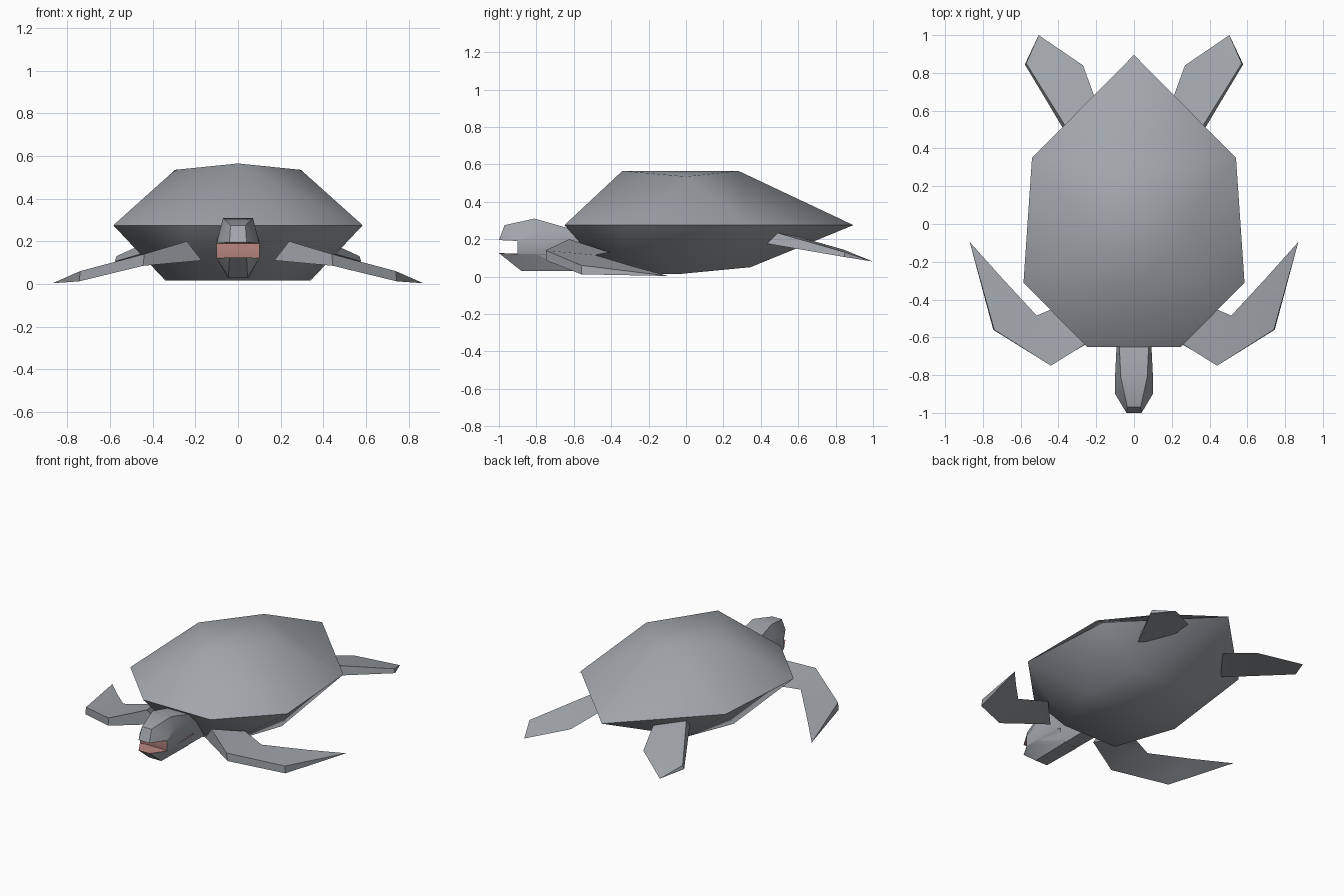
import bpy, bmesh, math

if "Cube" in bpy.data.objects:
    bpy.data.objects.remove(bpy.data.objects["Cube"])


def material(name, rgb):
    m = bpy.data.materials.new(name)
    m.diffuse_color = (*rgb, 1)
    m.use_nodes = True
    m.node_tree.nodes["Principled BSDF"].inputs["Base Color"].default_value = m.diffuse_color
    return m


GREY = material("slate grey", (0.36, 0.385, 0.41))
PINK = material("mouth pink", (0.50, 0.25, 0.23))


def finish(name, bm, angle, pink=None):
    """Turn a bmesh into a shaded object; pink(face) picks mouth faces."""
    bmesh.ops.recalc_face_normals(bm, faces=bm.faces)
    if pink:
        for f in bm.faces:
            f.material_index = 1 if pink(f) else 0
    me = bpy.data.meshes.new(name)
    bm.to_mesh(me)
    bm.free()
    me.materials.append(GREY)
    me.materials.append(PINK)
    ob = bpy.data.objects.new(name, me)
    bpy.context.collection.objects.link(ob)
    bpy.ops.object.select_all(action='DESELECT')
    ob.select_set(True)
    bpy.context.view_layer.objects.active = ob
    bpy.ops.object.shade_smooth_by_angle(angle=math.radians(angle))
    return ob


def mirrored(points):
    """Add the x-mirrored copy of every point off the centre line."""
    return points + [(-x, y, z) for x, y, z in points if x]


def hull(name, half, angle=30, open_side=0, pink=None):
    """Convex solid from half its points; open_side drops the flat top (+1) or bottom (-1)."""
    bm = bmesh.new()
    for p in mirrored(half):
        bm.verts.new(p)
    bmesh.ops.convex_hull(bm, input=bm.verts)
    bm.normal_update()
    if open_side:
        flat = [f for f in bm.faces if f.normal.z * open_side > 0.99
                and all(abs(v.co.z - RIM_Z) < 1e-4 for v in f.verts)]
        bmesh.ops.delete(bm, geom=flat, context='FACES')
    return finish(name, bm, angle, pink)


def flipper(name, sections, side):
    """Loft triangular sections (upper edge, lower edge, thin edge) to a tip."""
    bm = bmesh.new()
    rings = [[bm.verts.new((x * side, y, z)) for x, y, z in s] for s in sections[:-1]]
    bm.faces.new(rings[0])
    for a, b in zip(rings, rings[1:]):
        for i in range(3):
            j = (i + 1) % 3
            bm.faces.new((a[i], a[j], b[j], b[i]))
    x, y, z = sections[-1]
    tip = bm.verts.new((x * side, y, z))
    for i in range(3):
        bm.faces.new((rings[-1][i], rings[-1][(i + 1) % 3], tip))
    return finish(name, bm, 25)


# Shell: upper dome and lower belly share one rim
RIM_Z = 0.275
rim = [(0, 0.895, RIM_Z), (0.54, 0.35, RIM_Z), (0.585, -0.31, RIM_Z), (0.25, -0.65, RIM_Z)]
hull("shell_dome", rim + [(0, -0.34, 0.565), (0, 0.28, 0.565), (0.295, 0, 0.535)],
     angle=70, open_side=-1)
hull("belly", rim + [(0.2, -0.42, 0.015), (0.34, -0.02, 0.015), (0.26, 0.345, 0.05)],
     angle=70, open_side=1)

# Head: skull and jaw leave an open mouth in front of the neck
hull("skull", [(0.04, -1, 0.195), (0.035, -0.97, 0.275), (0.07, -0.81, 0.31),
               (0.1, -0.9, 0.19), (0.1, -0.8, 0.19), (0.08, -0.6, 0.25), (0.09, -0.6, 0.19)],
     pink=lambda f: f.normal.z < -0.9)
hull("jaw", [(0.04, -1, 0.125), (0.1, -0.9, 0.12), (0.1, -0.8, 0.12),
             (0.045, -0.88, 0.03), (0.05, -0.6, 0.03), (0.09, -0.6, 0.12)],
     pink=lambda f: f.normal.z > 0.9)
hull("neck", [(0.1, -0.9, 0.19), (0.1, -0.9, 0.12), (0.1, -0.8, 0.2), (0.1, -0.8, 0.12),
              (0.045, -0.86, 0.032), (0.065, -0.8, 0.3), (0.075, -0.62, 0.255),
              (0.09, -0.62, 0.2), (0.08, -0.4, 0.2), (0.05, -0.4, 0.03)],
     pink=lambda f: f.normal.y < -0.95)

# Flippers
front = [((0.24, -0.625, 0.20), (0.17, -0.59, 0.11), (0.34, -0.41, 0.13)),
         ((0.44, -0.75, 0.14), (0.445, -0.745, 0.085), (0.515, -0.485, 0.115)),
         ((0.74, -0.56, 0.06), (0.745, -0.56, 0.012), (0.70, -0.285, 0.055)),
         (0.87, -0.095, 0.003)]
rear = [((0.33, 0.465, 0.24), (0.30, 0.38, 0.185), (0.16, 0.54, 0.23)),
        ((0.57, 0.85, 0.13), (0.578, 0.845, 0.105), (0.27, 0.84, 0.145)),
        (0.505, 1.0, 0.08)]
for side, label in ((1, "left"), (-1, "right")):
    flipper("front_flipper_" + label, front, side)
    flipper("rear_flipper_" + label, rear, side)
